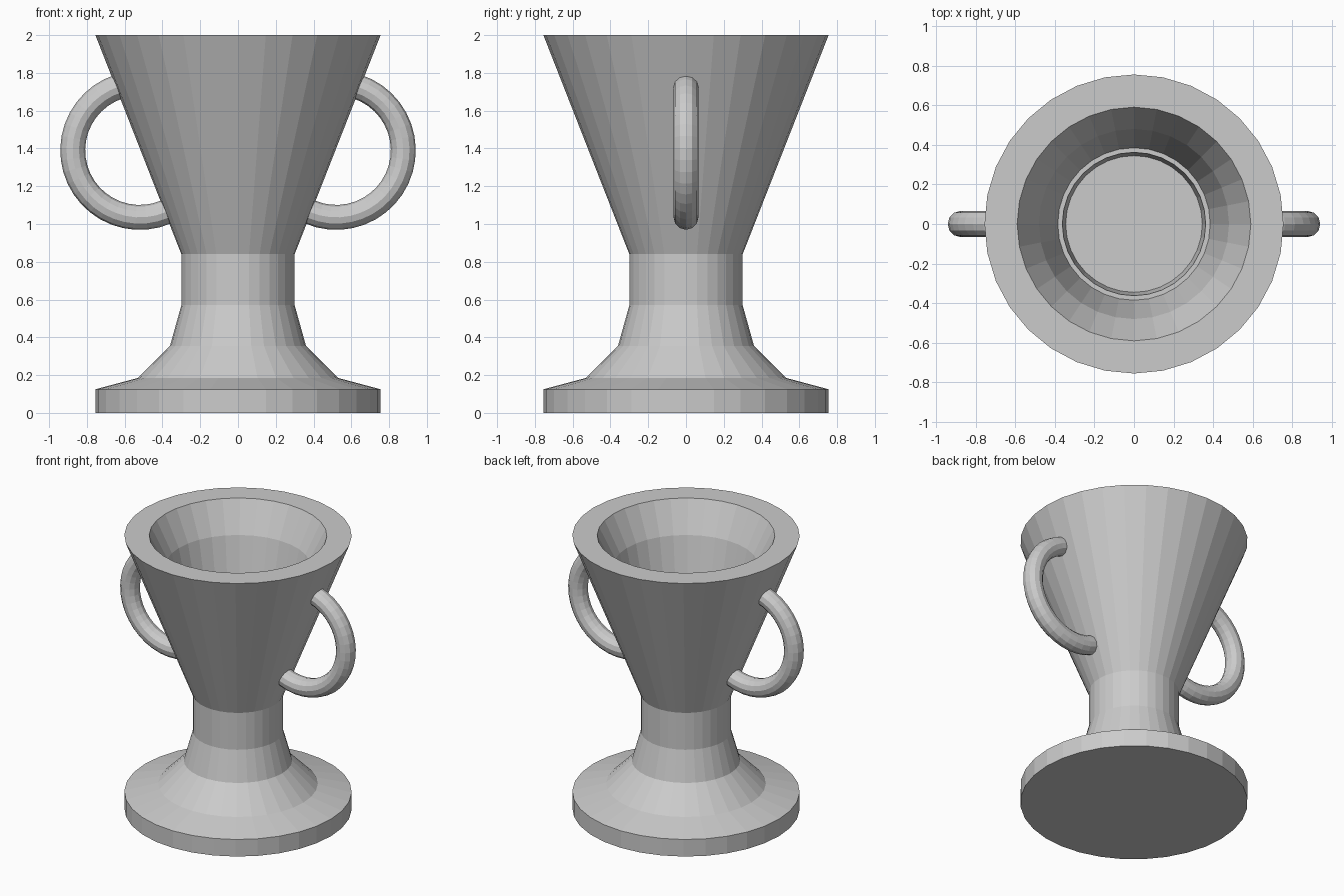
import bpy, bmesh, math
from mathutils import Vector

if "Cube" in bpy.data.objects:
    bpy.data.objects.remove(bpy.data.objects["Cube"])

SIDES = 32
grey = bpy.data.materials.new("plain grey")
grey.diffuse_color = (0.6, 0.6, 0.6, 1)
grey.use_nodes = True
grey.node_tree.nodes["Principled BSDF"].inputs["Base Color"].default_value = grey.diffuse_color


def finish(name, bm):
    bmesh.ops.recalc_face_normals(bm, faces=bm.faces[:])
    mesh = bpy.data.meshes.new(name)
    bm.to_mesh(mesh)
    bm.free()
    mesh.materials.append(grey)
    obj = bpy.data.objects.new(name, mesh)
    bpy.context.collection.objects.link(obj)
    return obj


def skin(bm, rings):
    """Bridge successive rings of vertices and cap both ends."""
    for a, b in zip(rings, rings[1:]):
        n = len(a)
        for i in range(n):
            bm.faces.new((a[i], a[(i + 1) % n], b[(i + 1) % n], b[i]))
    bm.faces.new(rings[0])
    bm.faces.new(rings[-1])


def lathe(name, profile):
    bm = bmesh.new()
    rings = []
    for r, z in profile:
        rings.append([bm.verts.new((r * math.cos(2 * math.pi * i / SIDES),
                                    r * math.sin(2 * math.pi * i / SIDES), z))
                      for i in range(SIDES)])
    skin(bm, rings)
    return finish(name, bm)


def handle(name, side):
    """Arc of round tube whose ends sink into the cup wall."""
    major, minor, steps, around = 0.355, 0.066, 24, 12
    bm = bmesh.new()
    rings = []
    for s in range(steps + 1):
        a = math.radians(90 - 212 * s / steps)
        ring = []
        for k in range(around):
            t = 2 * math.pi * k / around
            r = major + minor * math.cos(t)
            ring.append(bm.verts.new((side * (0.52 + r * math.cos(a)),
                                      minor * math.sin(t),
                                      1.39 + r * math.sin(a))))
        rings.append(ring)
    skin(bm, rings)
    return finish(name, bm)


# Foot, stem, flared cup and stepped hollow in one turned profile
lathe("cup_body", [
    (0.755, 0), (0.755, 0.125), (0.53, 0.185), (0.36, 0.355),
    (0.30, 0.57), (0.30, 0.84), (0.755, 2.0),
    (0.59, 2.0), (0.48, 1.78), (0.385, 1.36),
    (0.362, 1.36), (0.345, 1.2)])

# Two side handles
handle("right_handle", 1)
handle("left_handle", -1)
